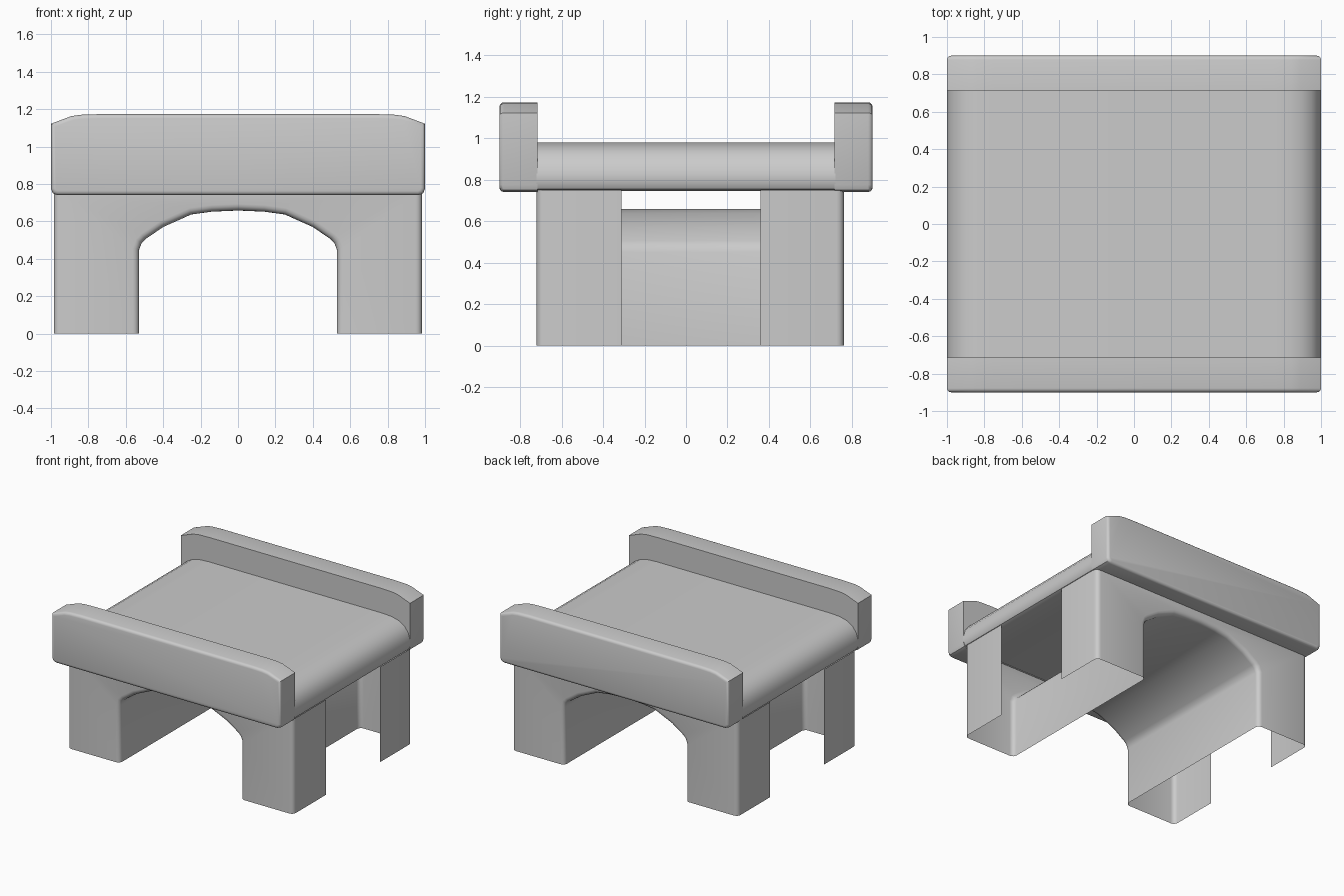
import bpy, bmesh, math

if "Cube" in bpy.data.objects:
    bpy.data.objects.remove(bpy.data.objects["Cube"])


def extrude_profile(half, y0, y1):
    """Mirror a right-hand (x, z) half profile and extrude it along y."""
    pts = half + [(-x, z) for x, z in reversed(half) if x > 1e-6]
    bm = bmesh.new()
    a = [bm.verts.new((x, y0, z)) for x, z in pts]
    b = [bm.verts.new((x, y1, z)) for x, z in pts]
    n = len(pts)
    bm.faces.new(a)
    bm.faces.new(b[::-1])
    for i in range(n):
        j = (i + 1) % n
        bm.faces.new((a[i], b[i], b[j], a[j]))
    bmesh.ops.recalc_face_normals(bm, faces=bm.faces)
    return bm


def bevel(bm, test, width, segments=3):
    edges = [e for e in bm.edges if test(e.verts[0].co, e.verts[1].co)]
    bmesh.ops.bevel(bm, geom=edges, offset=width, segments=segments,
                    profile=0.5, affect='EDGES', clamp_overlap=True)


def finish(bm, name, angle=35):
    mesh = bpy.data.meshes.new(name)
    bm.to_mesh(mesh)
    bm.free()
    ob = bpy.data.objects.new(name, mesh)
    bpy.context.collection.objects.link(ob)
    bpy.ops.object.select_all(action='DESELECT')
    ob.select_set(True)
    bpy.context.view_layer.objects.active = ob
    bpy.ops.object.shade_smooth_by_angle(angle=math.radians(angle))
    return ob


# Deck: slab with broad rounded ends
deck = [(0.96, 0.745), (0.985, 0.755), (1.0, 0.78), (1.0, 0.83), (0.985, 0.885),
        (0.95, 0.93), (0.90, 0.96), (0.84, 0.975), (0.76, 0.98)]
finish(extrude_profile(deck, -0.72, 0.72), "deck")

# Parapets: outer rim rounded, inner rim sharp
parapet = [(0.965, 0.74), (0.99, 0.75), (1.0, 0.775), (1.0, 1.122),
           (0.89, 1.163), (0.84, 1.17), (0.75, 1.173)]
for name, s in (("front_parapet", -1), ("back_parapet", 1)):
    bm = extrude_profile(parapet, s * 0.715, s * 0.9)
    bevel(bm, lambda p, q: abs(p.y) > 0.89 and abs(q.y) > 0.89, 0.022)
    finish(bm, name)

# Arched base: hollow shell, open below and above
Y0, Y1, W, H = -0.72, 0.762, 0.985, 0.75
base = [(0.0, 0.658), (0.14, 0.652), (0.25, 0.637), (0.40, 0.570),
        (0.495, 0.505), (0.515, 0.485), (0.528, 0.45), (0.528, 0.0), (W, 0.0), (W, H)]
bm = extrude_profile(base, Y0, Y1)


def rounded_edge(p, q):
    rim = abs(p.y - q.y) < 1e-5
    flat = abs(p.z - q.z) < 1e-5 and (p.z < 1e-5 or p.z > H - 1e-5)
    return rim and not flat


bevel(bm, rounded_edge, 0.035, 4)
caps = [f for f in bm.faces if all(v.co.z < 1e-4 for v in f.verts)
        or all(v.co.z > H - 1e-4 for v in f.verts)]
bmesh.ops.delete(bm, geom=caps, context='FACES')

# Gap in both side walls
G0, G1 = -0.31, 0.36
for y in (G0, G1):
    walls = [f for f in bm.faces if all(abs(v.co.x) > W - 1e-4 for v in f.verts)]
    geom = walls + list({e for f in walls for e in f.edges})
    geom += list({v for f in walls for v in f.verts})
    bmesh.ops.bisect_plane(bm, geom=geom, plane_co=(0, y, 0), plane_no=(0, 1, 0))
gap = [f for f in bm.faces if all(abs(v.co.x) > W - 1e-4 for v in f.verts)
       and G0 < f.calc_center_median().y < G1]
bmesh.ops.delete(bm, geom=gap, context='FACES')
finish(bm, "arched_base")
